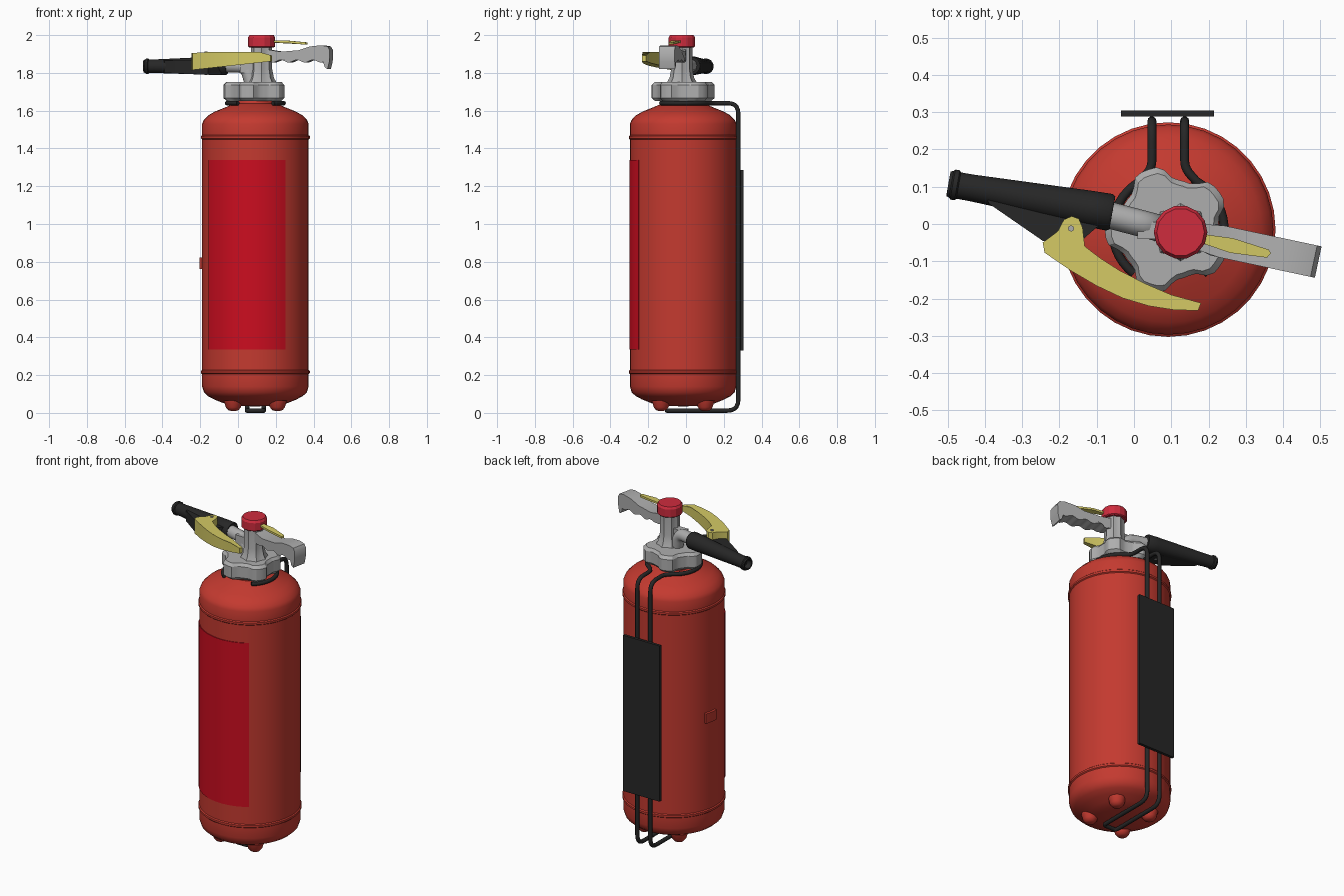
import bpy, bmesh, math
from mathutils import Vector, Matrix

if "Cube" in bpy.data.objects:
    bpy.data.objects.remove(bpy.data.objects["Cube"])

CX, CY = 0.092, -0.015          # axis of the cylinder


def material(name, rgb):
    m = bpy.data.materials.new(name)
    m.diffuse_color = (*rgb, 1)
    m.use_nodes = True
    m.node_tree.nodes["Principled BSDF"].inputs["Base Color"].default_value = m.diffuse_color
    return m


RED = material("body red", (0.55, 0.042, 0.029))
LABEL = material("label red", (0.60, 0.004, 0.014))
CAP = material("cap red", (0.62, 0.025, 0.048))
GREY = material("light grey", (0.42, 0.42, 0.42))
BLACK = material("black", (0.02, 0.02, 0.02))
YELLOW = material("pale yellow", (0.66, 0.59, 0.13))


def finish(name, bm, mat, angle=35):
    bmesh.ops.recalc_face_normals(bm, faces=bm.faces[:])
    me = bpy.data.meshes.new(name)
    bm.to_mesh(me)
    bm.free()
    ob = bpy.data.objects.new(name, me)
    bpy.context.collection.objects.link(ob)
    me.materials.append(mat)
    if angle:
        bpy.ops.object.select_all(action='DESELECT')
        ob.select_set(True)
        bpy.context.view_layer.objects.active = ob
        bpy.ops.object.shade_smooth_by_angle(angle=math.radians(angle))
    return ob


def loft(name, rings, mat, angle=35, matrix=Matrix()):
    """Skin a stack of closed rings and cap both ends."""
    bm = bmesh.new()
    vs = [[bm.verts.new(matrix @ Vector(p)) for p in ring] for ring in rings]
    n = len(vs[0])
    for a, b in zip(vs, vs[1:]):
        for i in range(n):
            j = (i + 1) % n
            bm.faces.new((a[i], a[j], b[j], b[i]))
    bm.faces.new(vs[0])
    bm.faces.new(vs[-1])
    return finish(name, bm, mat, angle)


def lathe(name, profile, mat, n=36, at=(CX, CY, 0), axis=(0, 0, 1), angle=35, wave=lambda t: 1):
    """Revolve (radius, height) pairs; wave varies the radius around the axis."""
    m = Matrix.Translation(at) @ Vector((0, 0, 1)).rotation_difference(Vector(axis)).to_matrix().to_4x4()
    ts = [2 * math.pi * i / n for i in range(n)]
    rings = [[(r * wave(t) * math.cos(t), r * wave(t) * math.sin(t), h) for t in ts] for r, h in profile]
    return loft(name, rings, mat, angle, m)


def box(name, lo, hi, mat):
    xy = [(lo[0], lo[1]), (hi[0], lo[1]), (hi[0], hi[1]), (lo[0], hi[1])]
    return loft(name, [[(x, y, z) for x, y in xy] for z in (lo[2], hi[2])], mat, 0)


def tube(name, pts, r, mat, res=3):
    cu = bpy.data.curves.new(name, 'CURVE')
    cu.dimensions = '3D'
    cu.bevel_depth, cu.bevel_resolution, cu.use_fill_caps = r, res, True
    sp = cu.splines.new('POLY')
    sp.points.add(len(pts) - 1)
    for q, p in zip(sp.points, pts):
        q.co = (*p, 1)
    ob = bpy.data.objects.new(name, cu)
    bpy.context.collection.objects.link(ob)
    cu.materials.append(mat)
    bpy.ops.object.select_all(action='DESELECT')
    ob.select_set(True)
    bpy.context.view_layer.objects.active = ob
    bpy.ops.object.convert(target='MESH')
    bpy.ops.object.shade_smooth_by_angle(angle=math.radians(45))
    return ob


def rounded(pts, rad):
    """Replace inner corners of a path with small arcs."""
    pts = [Vector(p) for p in pts]
    out = [pts[0]]
    for a, b, c in zip(pts, pts[1:], pts[2:]):
        d1, d2 = (a - b), (c - b)
        k = min(rad, d1.length * 0.45, d2.length * 0.45)
        p, q = b + d1.normalized() * k, b + d2.normalized() * k
        for i in range(6):
            t = i / 5
            out.append(p * (1 - t) ** 2 + b * 2 * t * (1 - t) + q * t * t)
    return out + [pts[-1]]


# Pressure cylinder with two raised bands
lathe("cylinder_body", [
    (0.02, 0.035), (0.13, 0.037), (0.17, 0.052), (0.215, 0.07), (0.25, 0.088), (0.272, 0.108), (0.282, 0.14),
    (0.282, 0.205), (0.288, 0.21), (0.288, 0.222), (0.282, 0.227),
    (0.282, 1.448), (0.288, 1.453), (0.288, 1.465), (0.282, 1.47),
    (0.282, 1.53), (0.274, 1.55), (0.25, 1.575), (0.215, 1.595), (0.16, 1.617), (0.13, 1.63),
    (0.105, 1.637), (0.1, 1.66)], RED, angle=50)

# Foot bumps under the base
for i in range(4):
    a = math.radians(45 + 90 * i)
    lathe("foot_%d" % (i + 1), [(0.012, 0.01), (0.028, 0.015), (0.04, 0.03), (0.05, 0.065)], RED, 14,
          (CX + 0.165 * math.cos(a), CY + 0.165 * math.sin(a), 0), angle=60)


# Curved plates on the wall: front label and small side tag
def wall_plate(name, a0, a1, z0, z1, r0, r1, mat):
    n = max(2, int((a1 - a0) / 5))
    rings = []
    for i in range(n + 1):
        a = math.radians(a0 + (a1 - a0) * i / n)
        rings.append([(CX + r * math.cos(a), CY + r * math.sin(a), z)
                      for r, z in ((r0, z0), (r1, z0), (r1, z1), (r0, z1))])
    loft(name, rings, mat)


wall_plate("front_label", -150, -56, 0.335, 1.34, 0.278, 0.2855, LABEL)
wall_plate("side_tag", 162, 178, 0.762, 0.822, 0.275, 0.297, RED)

# Wall hanger: back plate and a wire looping under the base and around the neck
box("hanger_plate", (-0.035, 0.288, 0.33), (0.215, 0.305, 1.285), BLACK)
arc = [(CX + 0.15 * math.cos(math.radians(a)), CY + 0.15 * math.sin(math.radians(a)), 1.64)
       for a in range(232, 118, -8)]
XL = 0.048
half = arc + rounded([arc[-1], (XL, 0.15, 1.64), (XL, 0.277, 1.64), (XL, 0.277, 0.012),
                      (XL, -0.1, 0.012), (CX, -0.1, 0.012)], 0.06)[1:]
other = [(2 * CX - p[0], p[1], p[2]) for p in half[-2::-1]]
tube("hanger_wire", half + other, 0.012, BLACK)

# Five-lobed collar nut
lobes = lambda t: 1 + 0.11 * max(-1, min(1, 1.9 * math.cos(5 * (t - math.radians(109)))))
lathe("collar_nut", [(0.135, 1.65), (0.153, 1.667), (0.153, 1.735), (0.138, 1.752)], GREY, 50, wave=lobes, angle=30)

# Fluted valve post and cap
PX, PY = 0.125, -0.022
lathe("valve_post", [(0.075, 1.745), (0.06, 1.775), (0.052, 1.82), (0.052, 1.94)], GREY, 24, (PX, PY, 0),
      wave=lambda t: 1 + 0.08 * math.cos(8 * t), angle=25)
lathe("valve_cap", [(0.066, 1.935), (0.072, 1.94), (0.072, 1.987), (0.064, 2.0)], CAP, 14, (PX, PY, 0), angle=20)

# Discharge elbow and its ribs
tube("outlet_elbow", rounded([(0.07, -0.012, 1.745), (0.045, -0.005, 1.835), (-0.07, 0.025, 1.838)], 0.07),
     0.036, GREY)
box("valve_bridge", (0.01, -0.04, 1.80), (0.12, 0.005, 1.86), GREY)

# Nozzle horn
axis = Vector((-0.44, 0.078, -0.003))
L = axis.length
lathe("nozzle", [(0.045, 0), (0.05, 0.008), (0.049, 0.06), (0.036, L - 0.06), (0.036, L - 0.028), (0.041, L - 0.024),
                 (0.041, L - 0.012), (0.036, L - 0.008), (0.034, L), (0.026, L), (0.022, L - 0.03)],
      BLACK, 24, (-0.058, 0.03, 1.838), axis)


def slab(name, pts, mat, low, high, angle=35):
    """Extrude a plan outline between two height functions of x."""
    loft(name, [[(x, y, f(x)) for x, y in pts] for f in (low, high)], mat, angle)


# Trigger mount beside the nozzle
slab("trigger_mount", [(-0.40, 0.085), (-0.39, 0.055), (-0.245, -0.045), (-0.16, -0.065), (-0.13, -0.035),
                       (-0.09, 0.0), (-0.09, 0.03)], BLACK,
     lambda x: 1.80 - 0.04 * (x + 0.4), lambda x: 1.865)

# Trigger lever with pivot pin
slab("trigger_lever", [(-0.245, -0.05), (-0.24, -0.077), (-0.17, -0.125), (-0.1, -0.166), (-0.03, -0.199),
                       (0.04, -0.22), (0.11, -0.231), (0.172, -0.232), (0.18, -0.212), (0.1, -0.19), (0.03, -0.16),
                       (-0.04, -0.124), (-0.09, -0.092), (-0.132, -0.06), (-0.138, -0.01), (-0.148, 0.014),
                       (-0.167, 0.021), (-0.188, 0.012), (-0.205, -0.02)], YELLOW,
     lambda x: 1.815 + 0.11 * (x + 0.245), lambda x: 1.905 + 0.06 * min(0.1, x + 0.245) - 0.4 * max(0, x - 0.13))
lathe("pivot_pin", [(0.008, 1.79), (0.008, 1.914)], GREY, 12, (-0.169, -0.012, 0))

# Carry handle with finger grooves, swung slightly forward
top = [(0.0, 1.925), (0.08, 1.912), (0.18, 1.92), (0.24, 1.94), (0.30, 1.946), (0.335, 1.94), (0.347, 1.92),
       (0.345, 1.86), (0.335, 1.82), (0.32, 1.83), (0.312, 1.858)]
grooves = [(0.30 - 0.01 * i, 1.862 + 0.007 * math.cos(i * 0.72 + 3.1)) for i in range(29)]
turn = Matrix.Translation((0.155, -0.03, 0)) @ Matrix.Rotation(math.radians(-12), 4, 'Z')
side = top + grooves + [(0.0, 1.86)]
loft("carry_handle", [[(u, v * (0.75 if u < 0.05 else 1), z) for u, z in side] for v in (-0.043, 0.043)],
     GREY, 35, turn)

# Safety pin tab
tab = [(0.03, -0.012), (0.11, -0.022), (0.21, -0.014), (0.218, 0.0), (0.21, 0.008), (0.11, 0.018), (0.03, 0.012)]
loft("safety_pin_tab", [[(u, v - 0.003, 1.972 - 0.09 * max(0, u - 0.1) + d) for u, v in tab] for d in (-0.012, 0)],
     YELLOW, 35, turn)
